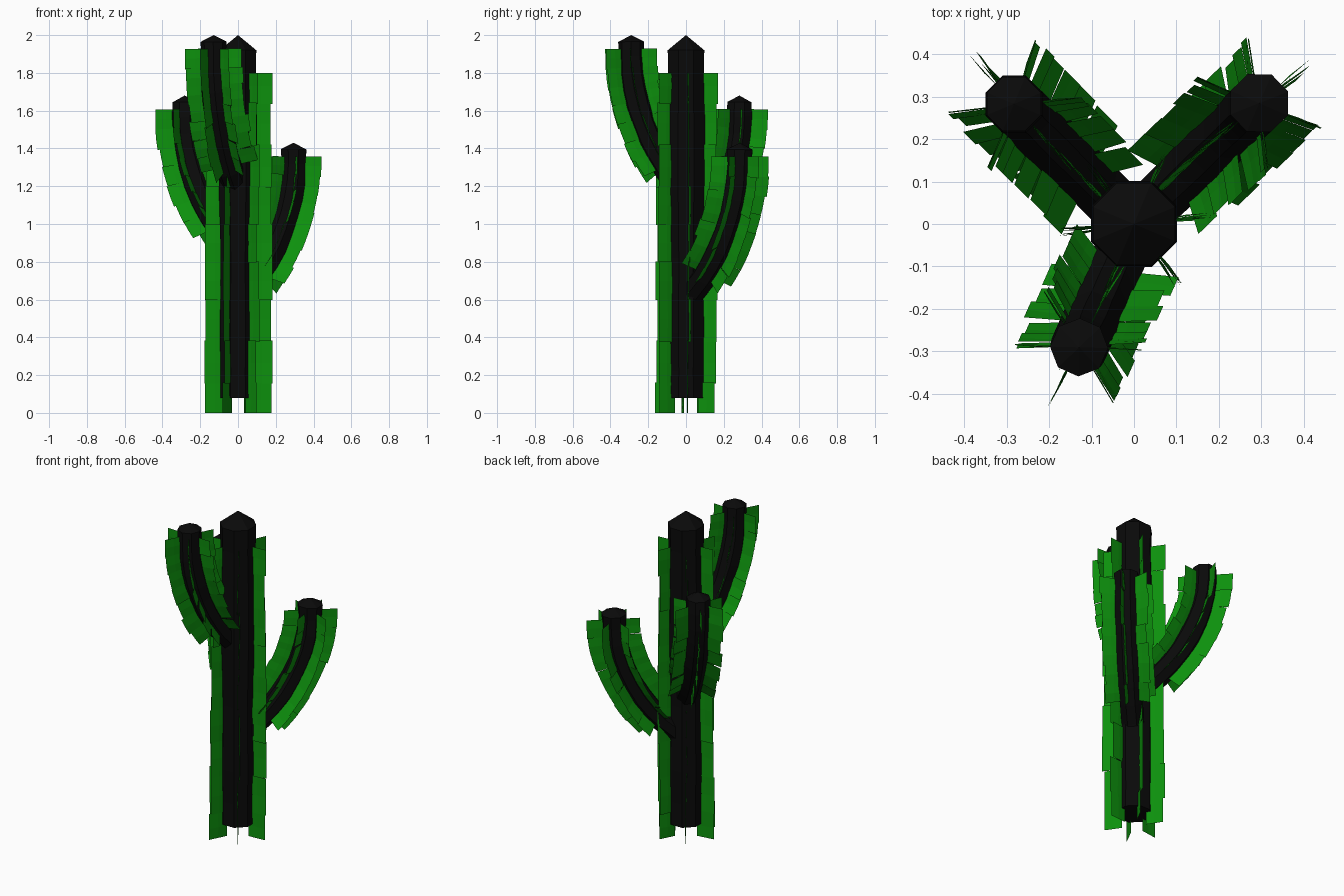
import bpy, bmesh, math, random
from mathutils import Vector

if "Cube" in bpy.data.objects:
    bpy.data.objects.remove(bpy.data.objects["Cube"])

random.seed(4)


def material(name, color):
    m = bpy.data.materials.new(name)
    m.diffuse_color = color
    m.use_nodes = True
    m.node_tree.nodes["Principled BSDF"].inputs["Base Color"].default_value = m.diffuse_color
    return m


BLACK = material("dark_core", (0.003, 0.003, 0.003, 1))
GREEN = material("green_rib", (0.004, 0.28, 0.004, 1))
UP = Vector((0, 0, 1))


def make_object(name, bm, mat):
    mesh = bpy.data.meshes.new(name)
    bm.to_mesh(mesh)
    bm.free()
    mesh.materials.append(mat)
    ob = bpy.data.objects.new(name, mesh)
    bpy.context.collection.objects.link(ob)
    return ob


def sample(path, t):
    """Catmull-Rom point on a (reach, height) path, t in 0..1"""
    n = len(path) - 1
    i = min(int(t * n), n - 1)
    u = t * n - i
    p = [Vector(path[max(0, min(n, i + k))]) for k in (-1, 0, 1, 2)]
    return 0.5 * (2 * p[1] + (p[2] - p[0]) * u + (2 * p[0] - 5 * p[1] + 4 * p[2] - p[3]) * u * u
                  + (3 * p[1] - p[0] - 3 * p[2] + p[3]) * u ** 3)


def frame(path, t, heading):
    """Centre, outward normal and side vector of the stem at t"""
    d = Vector((math.cos(heading), math.sin(heading), 0))
    p = sample(path, t)
    tan = (sample(path, min(1, t + .02)) - sample(path, max(0, t - .02))).normalized()
    return d * p.x + UP * p.y, d * tan.y - UP * tan.x, UP.cross(d)


def around(path, t, heading, angle, r):
    c, n, s = frame(path, t, heading)
    return c + (n * math.cos(angle) + s * math.sin(angle)) * r


def core(name, path, heading, radius, tip, steps, sides=8):
    # faceted stem with a shallow pointed cap
    bm = bmesh.new()
    rings = []
    for k in range(steps + 1):
        wob = random.uniform(.95, 1.06)
        rings.append([bm.verts.new(around(path, k / steps, heading,
                      math.tau * (j + .5) / sides, radius * wob)) for j in range(sides)])
    for a, b in zip(rings, rings[1:]):
        for j in range(sides):
            k = (j + 1) % sides
            bm.faces.new((a[j], a[k], b[k], b[j]))
    bm.faces.new(rings[0][::-1])
    apex = bm.verts.new(frame(path, 1, heading)[0] + UP * tip)
    for j in range(sides):
        bm.faces.new((rings[-1][j], rings[-1][(j + 1) % sides], apex))
    return make_object(name, bm, BLACK)


def ribs(name, path, heading, inner, outer, t0, t1, count, offset):
    # six rows of thin, slightly misaligned overlapping panels
    bm = bmesh.new()
    for f in range(6):
        base = offset + f * math.tau / 6
        for k in range(count):
            a = base + random.uniform(-.06, .06)
            ro = outer + random.uniform(-.008, .008)
            lo = t0 + (t1 - t0) * k / count
            hi = t0 + (t1 - t0) * (k + 1.03) / count
            rows = []
            for m in range(3):
                t = min(1, lo + (hi - lo) * m / 2)
                bend = a + .03 * (m == 1)
                rows.append([bm.verts.new(around(path, t, heading, a, inner)),
                             bm.verts.new(around(path, t, heading, bend, (inner + ro) / 2)),
                             bm.verts.new(around(path, t, heading, a, ro))])
            for p, q in zip(rows, rows[1:]):
                for i in range(2):
                    bm.faces.new((p[i], p[i + 1], q[i + 1], q[i]))
    return make_object(name, bm, GREEN)


# trunk
trunk = [(0, .08), (0, .7), (0, 1.3), (0, 1.92)]
core("trunk", trunk, 0, .104, .08, 10)
rib_line = [(0, 0), (0, .6), (0, 1.2), (0, 1.8)]
ribs("trunk_ribs", rib_line, 0, .07, .177, 0, .995, 9, math.radians(-54))

# arms: heading in degrees, reach, height of the tip
curve = [(0, .60), (.14, .72), (.26, .87), (.35, 1.05), (.397, 1.22), (.405, 1.395)]
for name, deg, reach, top in (("front_arm", 246, .318, 2.0),
                              ("right_arm", 44, .41, 1.43),
                              ("left_arm", 135, .40, 1.68)):
    path = [(x * reach / .405, z + top - 1.43) for x, z in curve]
    h = math.radians(deg)
    core(name, path, h, .07, .035, 10)
    ribs(name + "_ribs", path, h, .045, .152, .22, .94, 7, math.radians(-6))
